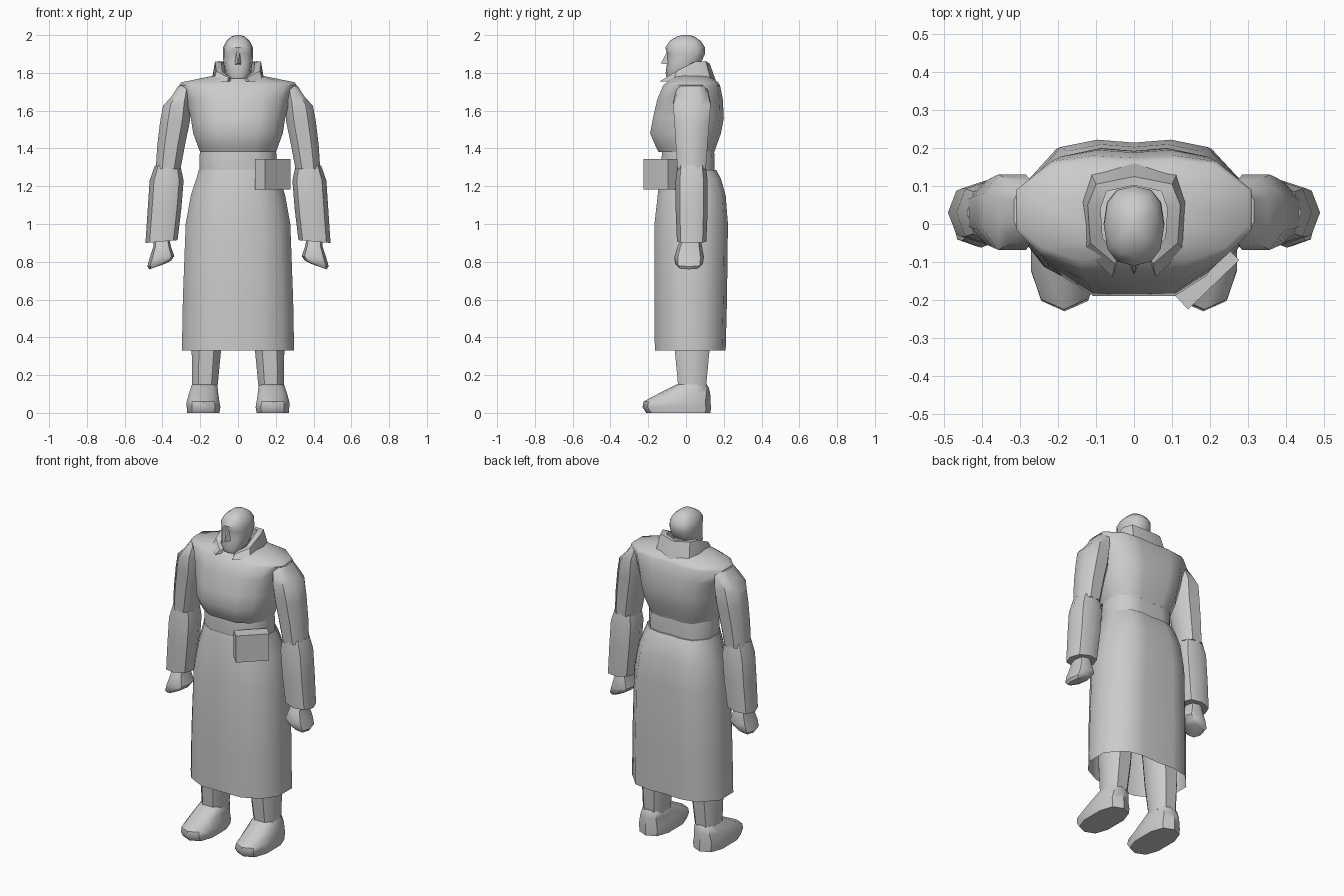
import bpy, bmesh, math
from mathutils import Vector, Matrix

if "Cube" in bpy.data.objects:
    bpy.data.objects.remove(bpy.data.objects["Cube"])

grey = bpy.data.materials.new("light_grey")
grey.diffuse_color = (0.6, 0.6, 0.6, 1)
grey.use_nodes = True
grey.node_tree.nodes["Principled BSDF"].inputs["Base Color"].default_value = grey.diffuse_color

# half outline of the coat, front to back, in unit size
HALF = [(0, -1), (.45, -1), (.8, -.72), (1, -.3), (1, .4), (.7, .9), (.35, 1), (0, .96)]
COAT = HALF + [(-x, y) for x, y in HALF[-2:0:-1]]


def oval(n, p=2.0, turn=0.0):
    """Unit superellipse outline with n sides."""
    pts = []
    for i in range(n):
        a = 2 * math.pi * i / n + turn
        c, s = math.cos(a), math.sin(a)
        pts.append((math.copysign(abs(c) ** (2 / p), c), math.copysign(abs(s) ** (2 / p), s)))
    return pts


def finish(name, bm, angle=45):
    bmesh.ops.recalc_face_normals(bm, faces=bm.faces[:])
    me = bpy.data.meshes.new(name)
    bm.to_mesh(me)
    bm.free()
    me.materials.append(grey)
    ob = bpy.data.objects.new(name, me)
    bpy.context.collection.objects.link(ob)
    bpy.ops.object.select_all(action='DESELECT')
    ob.select_set(True)
    bpy.context.view_layer.objects.active = ob
    bpy.ops.object.shade_smooth_by_angle(angle=math.radians(angle))
    return ob


def loft(name, outline, rings, side=1, bottom=True, top=True, angle=45):
    """Rings are (z, x0, x1, y0, y1[, z rise from x0 to x1])."""
    bm = bmesh.new()
    loops = []
    for r in rings:
        z, x0, x1, y0, y1 = r[:5]
        rise = r[5] if len(r) > 5 else 0
        loops.append([bm.verts.new((side * ((x0 + x1) / 2 + u * (x1 - x0) / 2),
                                    (y0 + y1) / 2 + v * (y1 - y0) / 2,
                                    z + rise * u / 2)) for u, v in outline])
    n = len(outline)
    for a, b in zip(loops, loops[1:]):
        for i in range(n):
            j = (i + 1) % n
            bm.faces.new((a[i], a[j], b[j], b[i]))
    if bottom:
        bm.faces.new(loops[0])
    if top:
        bm.faces.new(loops[-1])
    return finish(name, bm, angle)


def body(rows):
    return [(z, -w, w, y0, y1) for z, w, y0, y1 in rows]


# coat: open skirt, belt and chest
loft("coat_skirt", COAT, body([
    (.33, .297, -.165, .21), (.6, .292, -.168, .217), (1.0, .277, -.167, .222),
    (1.15, .25, -.15, .21), (1.24, .22, -.14, .185), (1.285, .208, -.13, .16)]), bottom=False)
loft("belt", COAT, body([(1.27, .203, -.128, .152), (1.34, .205, -.13, .152), (1.40, .2, -.125, .148)]))
loft("coat_chest", COAT, body([
    (1.38, .2, -.145, .15), (1.41, .212, -.16, .16), (1.48, .237, -.19, .185), (1.56, .25, -.175, .2),
    (1.66, .275, -.152, .195), (1.735, .31, -.12, .18), (1.75, .3, -.1, .17), (1.785, .13, -.075, .12)]))

# standing collar, open at the front
rim = [(.05, -.105, 1.775), (.115, -.05, 1.81), (.122, .05, 1.86), (.1, .105, 1.862), (0, .125, 1.85)]
rim = rim + [(-x, y, z) for x, y, z in rim[-2::-1]]
bm = bmesh.new()
cols = []
for x, y, z in rim:
    inner = (x * .72, .01 + (y - .01) * .8)
    cols.append([bm.verts.new(c) for c in (
        (x * 1.14, .01 + (y - .01) * 1.3, 1.755), (x, y, z), (*inner, z - .003), (*inner, 1.755))])
for a, b in zip(cols, cols[1:]):
    for i in range(4):
        j = (i + 1) % 4
        bm.faces.new((a[i], a[j], b[j], b[i]))
bm.faces.new(cols[0])
bm.faces.new(cols[-1])
finish("collar", bm, 35)

# head, neck and nose
loft("head", oval(12, 2.5), body([
    (1.77, .045, -.1, -.01), (1.80, .068, -.108, .04), (1.855, .077, -.1, .08), (1.9, .08, -.1, .1),
    (1.935, .079, -.11, .1), (1.97, .062, -.085, .078), (1.992, .036, -.05, .045), (2.0, .014, -.02, .02)]))
loft("neck", oval(8), body([(1.74, .065, -.05, .08), (1.85, .06, -.05, .075)]))
bm = bmesh.new()
base = [bm.verts.new(c) for c in ((-.018, -.095, 1.845), (.018, -.095, 1.845), (.008, -.1, 1.915), (-.008, -.1, 1.915))]
tip = bm.verts.new((0, -.133, 1.85))
for i in range(4):
    bm.faces.new((base[i], base[(i + 1) % 4], tip))
bm.faces.new(base)
finish("nose", bm)

# limbs, built for each side
for side, label in ((1, "left"), (-1, "right")):
    loft(label + "_upper_arm", oval(8, 2.4, math.pi / 8), [
        (1.29, .3, .44, -.05, .11), (1.42, .275, .432, -.06, .12), (1.54, .25, .418, -.068, .13),
        (1.64, .24, .402, -.075, .137, -.03), (1.70, .24, .358, -.055, .12, -.06),
        (1.735, .25, .318, -.03, .1, -.01)], side)
    loft(label + "_forearm", oval(8, 2.3), [
        (1.31, .305, .44, -.045, .105), (1.23, .288, .468, -.055, .115),
        (1.08, .3, .478, -.055, .115), (.907, .32, .49, -.048, .108, -.015)], side)
    loft(label + "_hand", oval(8, 2.6), [
        (.93, .365, .445, -.02, .075), (.88, .355, .448, -.045, .085), (.825, .337, .468, -.062, .095, -.01),
        (.79, .355, .48, -.058, .09, -.03), (.775, .385, .468, -.045, .075, -.03)], side)
    loft(label + "_leg", oval(8, 2.6, math.pi / 8), [
        (.13, .105, .247, -.045, .11), (.33, .085, .25, -.065, .13), (.9, .04, .24, -.09, .14)], side)
    loft(label + "_shoe", oval(10, 2.6, math.pi / 10), [
        (0, .095, .272, -.21, .13), (.03, .09, .275, -.23, .132), (.06, .095, .275, -.225, .13),
        (.105, .102, .262, -.14, .128), (.135, .105, .252, -.08, .12), (.15, .112, .246, -.05, .11)], side)

# belt pouch, turned toward the corner of the hip
bm = bmesh.new()
bmesh.ops.create_cube(bm, size=1, matrix=Matrix.Translation((.184, -.133, 1.263))
                      @ Matrix.Rotation(math.radians(44), 4, 'Z') @ Matrix.Diagonal((.187, .075, .163, 1)))
finish("pouch", bm, 30)
